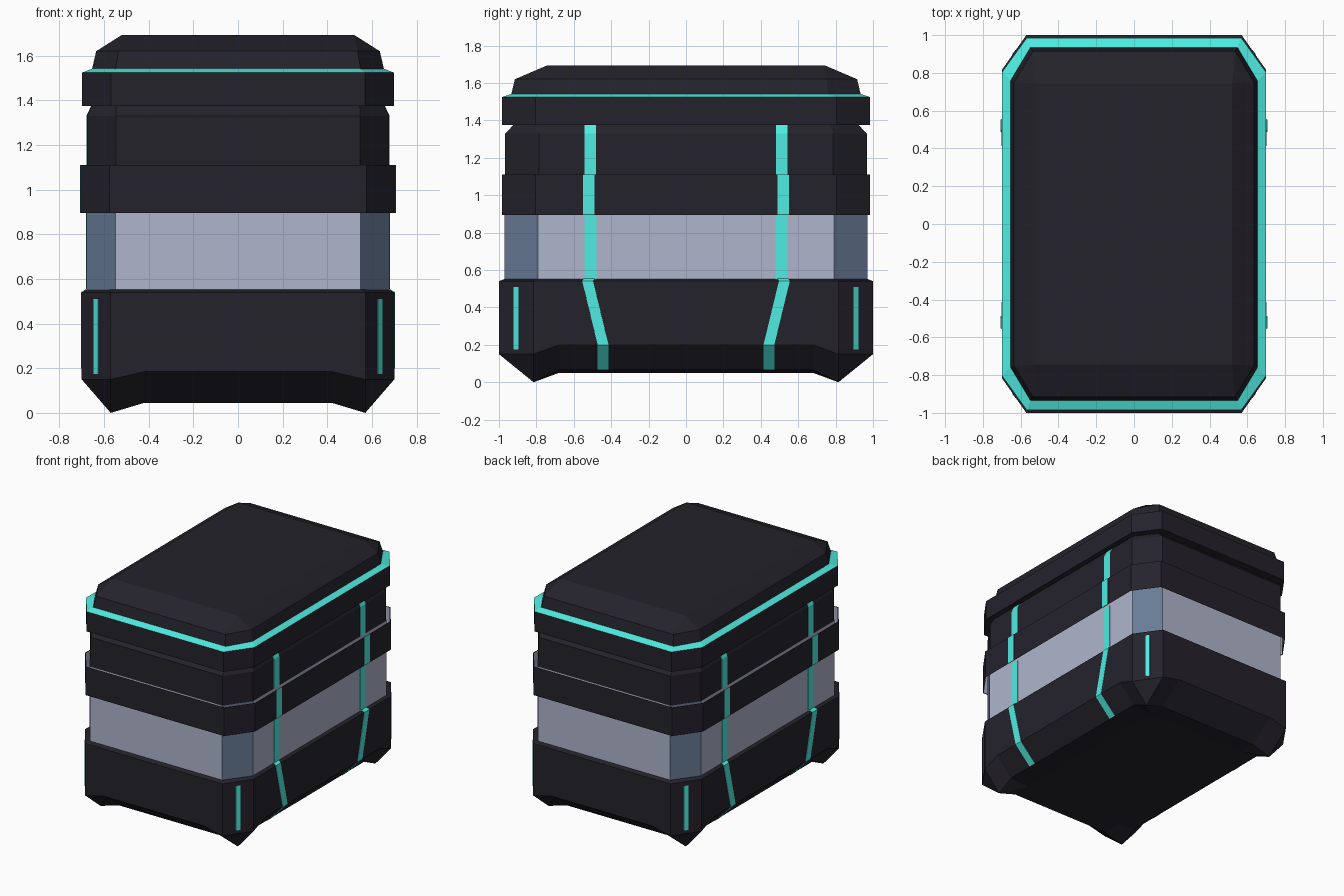
import bpy, bmesh
from mathutils import Vector

if "Cube" in bpy.data.objects:
    bpy.data.objects.remove(bpy.data.objects["Cube"])


def material(name, rgb):
    m = bpy.data.materials.new(name)
    m.diffuse_color = (*rgb, 1)
    m.use_nodes = True
    m.node_tree.nodes["Principled BSDF"].inputs["Base Color"].default_value = m.diffuse_color
    return m


DARK = material("dark_shell", (0.018, 0.016, 0.024))
GREY = material("pale_panel", (0.43, 0.46, 0.60))
BLUE = material("blue_corner", (0.14, 0.20, 0.31))
TEAL = material("teal_glow", (0.08, 0.84, 0.75))


def finish(name, bm, *mats):
    bmesh.ops.remove_doubles(bm, verts=bm.verts, dist=1e-4)
    me = bpy.data.meshes.new(name)
    bm.to_mesh(me)
    bm.free()
    ob = bpy.data.objects.new(name, me)
    bpy.context.collection.objects.link(ob)
    for m in mats:
        me.materials.append(m)
    return ob


def loft(name, quads, *mats, bottom=False, top=False):
    """Skin rings from bottom to top; each ring is given by its points in the +x +y quadrant."""
    bm = bmesh.new()
    rings = []
    for q in quads:
        pts = []
        for sx, sy in ((1, 1), (-1, 1), (-1, -1), (1, -1)):
            for x, y, z in (q if sx == sy else q[::-1]):
                pts.append(bm.verts.new((sx * x, sy * y, z)))
        rings.append(pts)
    n = len(rings[0])
    for a, b in zip(rings, rings[1:]):
        for i in range(n):
            j = (i + 1) % n
            bm.faces.new((a[i], a[j], b[j], b[i]))
    if bottom:
        bm.faces.new(rings[0][::-1])
    if top:
        bm.faces.new(rings[-1])
    return finish(name, bm, *mats)


def octa(x, y, z, cx=0.13, cy=0.18):
    return [(x, y - cy, z), (x - cx, y, z)]


# base with four pointed feet and raised edges between them
def base_ring(x, y, z):
    return [(x, 0.68, z), (x, y - 0.185, z), (x - 0.13, y, z), (0.42, y, z)]


foot = (0.57, 0.815, 0)
loft("base", [
    [(0.42, 0.68, 0.05)] * 4,
    [(0.57, 0.68, 0.065), foot, foot, (0.42, 0.815, 0.045)],
    [(0.70, 0.68, 0.20), (0.70, 0.815, 0.15), (0.57, 1.0, 0.15), (0.42, 1.0, 0.185)],
    base_ring(0.70, 1.0, 0.54),
    base_ring(0.677, 0.97, 0.552)], DARK, bottom=True)


# pale middle section with blue corner panels, also lining the belt
def panel(name, x, y, z0, z1):
    ob = loft(name, [octa(x, y, z0), octa(x, y, z1)], GREY, BLUE)
    for p in ob.data.polygons:
        if abs(p.normal.x) > 0.1 and abs(p.normal.y) > 0.1:
            p.material_index = 1


panel("middle_panel", 0.678, 0.97, 0.545, 1.11)
panel("belt_lining", 0.701, 0.981, 0.90, 1.107)

# dark belt (an open sleeve), neck, lid
loft("belt", [octa(0.705, 0.985, 0.895), octa(0.705, 0.985, 1.11)], DARK)
loft("neck", [octa(0.677, 0.967, 1.10), octa(0.677, 0.967, 1.33),
              octa(0.655, 0.92, 1.378, 0.11, 0.15)], DARK)
loft("lid_rim", [octa(0.65, 0.915, 1.375, 0.11, 0.15), octa(0.698, 0.985, 1.375),
                 octa(0.698, 0.985, 1.524)], DARK)
loft("lid_glow_ring", [octa(0.698, 0.985, 1.524), octa(0.65, 0.93, 1.543, 0.105, 0.175)], TEAL)
loft("lid_top", [octa(0.655, 0.935, 1.535, 0.105, 0.175),
                 octa(0.635, 0.915, 1.62, 0.10, 0.165),
                 octa(0.52, 0.745, 1.693, 0, 0)], DARK, top=True)


# thin glowing inlays
def strip(name, pairs):
    """Ribbon through pairs of left / right edge points."""
    bm = bmesh.new()
    rows = [[bm.verts.new(p) for p in pair] for pair in pairs]
    for a, b in zip(rows, rows[1:]):
        bm.faces.new((a[0], a[1], b[1], b[0]))
    bmesh.ops.recalc_face_normals(bm, faces=bm.faces)
    ob = finish(name, bm, TEAL)
    mod = ob.modifiers.new("thickness", "SOLIDIFY")
    mod.thickness = 0.005
    mod.offset = 0


# per section: (x, y centre, z) along the stripe
SIDE_STRIPES = {
    "neck_stripe": [(0.677, 0.512, 1.11), (0.677, 0.512, 1.33), (0.655, 0.512, 1.375)],
    "belt_stripe": [(0.705, 0.52, 0.896), (0.705, 0.52, 1.11)],
    "panel_stripe": [(0.678, 0.51, 0.55), (0.678, 0.51, 0.90)],
    "base_stripe": [(0.572, 0.443, 0.067), (0.70, 0.443, 0.20),
                    (0.70, 0.526, 0.54), (0.68, 0.518, 0.552)],
}
for sx in (1, -1):
    for sy in (1, -1):
        for name, path in SIDE_STRIPES.items():
            w = 0.029 if name == "base_stripe" else 0.032
            strip(name, [((sx * x, sy * (y - w), z), (sx * x, sy * (y + w), z))
                         for x, y, z in path])
        # upright light on each chamfered base corner
        d = Vector((0.13, -0.185, 0)).normalized() * 0.016
        c = Vector((0.635, 0.9075, 0))
        strip("corner_light", [[(sx * p.x, sy * p.y, z) for p in (c - d, c + d)]
                               for z in (0.175, 0.51)])
